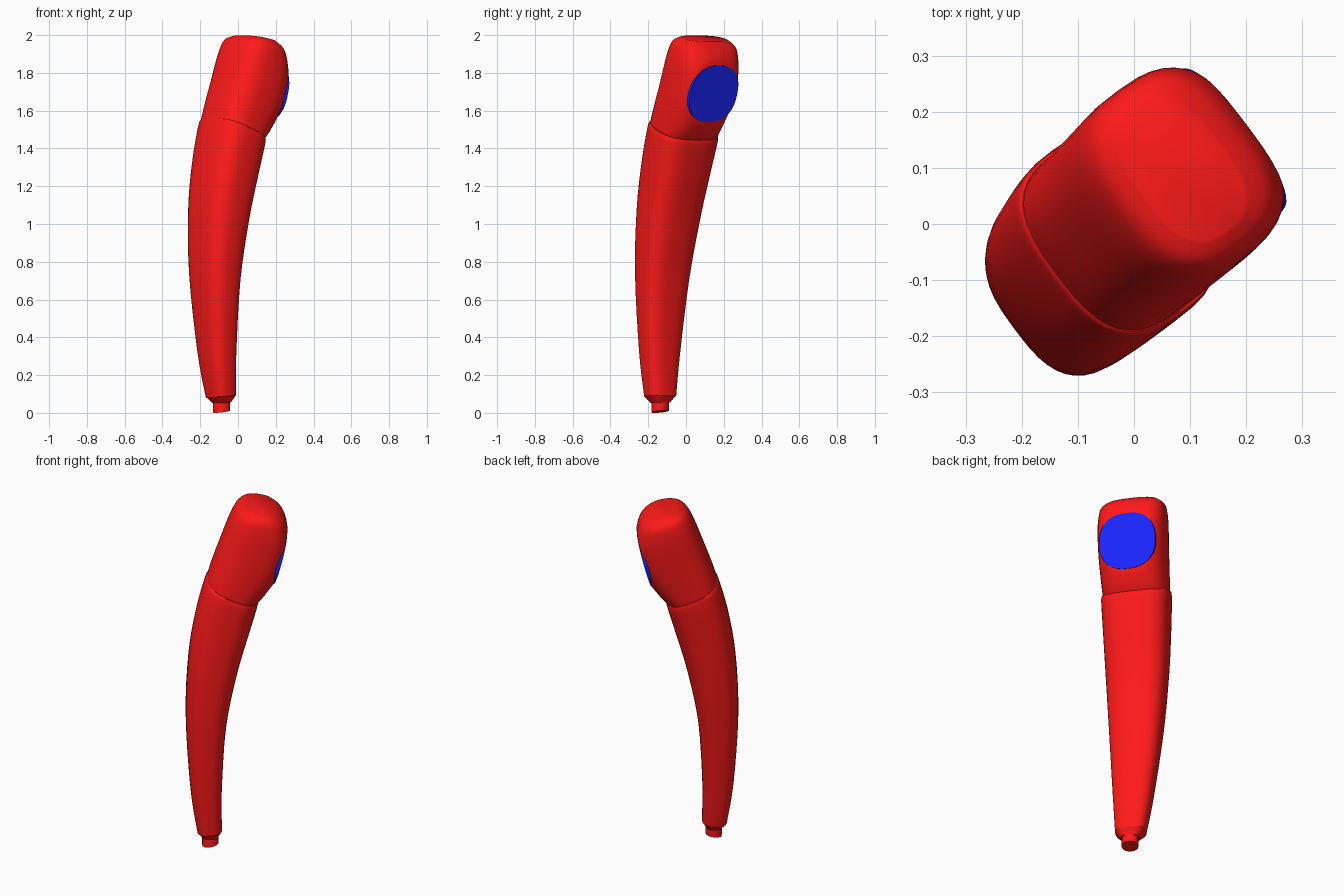
import bpy, bmesh
from math import cos, sin, pi, radians
from mathutils import Vector

if "Cube" in bpy.data.objects:
    bpy.data.objects.remove(bpy.data.objects["Cube"])

# Handset stands in a vertical plane turned 37 degrees and leaning slightly sideways
AZ = radians(37)
U = Vector((cos(AZ), sin(AZ), 0))
V = Vector((-sin(AZ), cos(AZ), 0))


def place(u, v, z):
    return U * u + V * (v - 0.058 + 0.043 * z) + Vector((0, 0, z))


def material(name, rgb):
    m = bpy.data.materials.new(name)
    m.diffuse_color = (*rgb, 1)
    m.use_nodes = True
    m.node_tree.nodes["Principled BSDF"].inputs["Base Color"].default_value = m.diffuse_color
    return m


RED = material("red", (1.0, 0.01, 0.01))
BLUE = material("blue", (0.01, 0.02, 1.0))


def power(t, e):
    return abs(t) ** e * (1 if t >= 0 else -1)


def smooth(stations, steps):
    """Catmull-Rom interpolation of the section table."""
    out = []
    n = len(stations)
    for i in range(n - 1):
        p = [stations[min(max(i + k, 0), n - 1)] for k in (-1, 0, 1, 2)]
        for s in range(steps):
            t = s / steps
            out.append([0.5 * (2 * b + (c - a) * t + (2 * a - 5 * b + 4 * c - d) * t * t
                               + (3 * b - a - 3 * c + d) * t ** 3)
                        for a, b, c, d in zip(*p)])
    return out + [stations[-1]]


def loft(name, stations, mat, exponent=2.8, seg=40, cut=None):
    """Section: outer edge (u, z), inner edge (u, z), half width."""
    bm = bmesh.new()
    rings = []
    for ub, zb, uf, zf, w in stations:
        ring = []
        for k in range(seg):
            a = 2 * pi * k / seg
            c, s = power(cos(a), 2 / exponent), power(sin(a), 2 / exponent)
            ring.append(bm.verts.new(place((ub + uf) / 2 + c * (uf - ub) / 2, s * w,
                                           (zb + zf) / 2 + c * (zf - zb) / 2)))
        rings.append(ring)
    for r0, r1 in zip(rings, rings[1:]):
        for k in range(seg):
            j = (k + 1) % seg
            bm.faces.new((r0[k], r0[j], r1[j], r1[k]))
    bm.faces.new(rings[0][::-1])
    bm.faces.new(rings[-1])
    if cut:
        res = bmesh.ops.bisect_plane(bm, geom=bm.verts[:] + bm.edges[:] + bm.faces[:],
                                     plane_co=cut[0], plane_no=cut[1], clear_outer=True)
        edges = [e for e in res["geom_cut"] if isinstance(e, bmesh.types.BMEdge)]
        bmesh.ops.holes_fill(bm, edges=edges, sides=0)
    bmesh.ops.recalc_face_normals(bm, faces=bm.faces[:])
    me = bpy.data.meshes.new(name)
    bm.to_mesh(me)
    bm.free()
    ob = bpy.data.objects.new(name, me)
    bpy.context.collection.objects.link(ob)
    me.materials.append(mat)
    bpy.ops.object.select_all(action='DESELECT')
    ob.select_set(True)
    bpy.context.view_layer.objects.active = ob
    bpy.ops.object.shade_smooth_by_angle(angle=radians(35))
    return ob


# Cord stub and tapered collar under the handle
loft("cord_stub", [(-.195, .0, -.108, .014, .045), (-.195, .06, -.108, .06, .045)], RED, 2.2)
loft("collar", [(-.192, .052, -.11, .056, .05), (-.222, .085, -.088, .095, .083)], RED)

# Curved handle
loft("handle", smooth([
    (-.222, .085, -.088, .095, .083),
    (-.258, .33, -.09, .31, .108),
    (-.283, .75, -.066, .70, .145),
    (-.268, 1.10, -.005, 1.02, .168),
    (-.228, 1.35, .058, 1.25, .180),
    (-.180, 1.53, .106, 1.42, .187),
    (-.165, 1.56, .104, 1.445, .180)], 4), RED)

# Earpiece head, cut flat where the listening disc sits
disc_u, disc_z, tilt = .222, 1.69, radians(15)
normal = U * cos(tilt) - Vector((0, 0, sin(tilt)))
loft("earpiece_head", smooth([
    (-.168, 1.55, .102, 1.44, .178),
    (-.145, 1.63, .150, 1.49, .180),
    (-.095, 1.77, .235, 1.62, .184),
    (-.050, 1.89, .272, 1.76, .186),
    (-.018, 1.955, .268, 1.85, .182),
    (.010, 1.985, .248, 1.92, .170),
    (.045, 1.998, .205, 1.965, .135)], 4), RED,
    cut=(place(disc_u, 0, disc_z), normal))

# Blue listening disc: thin slab along the cut plane
r, du, dz = .155, sin(tilt), cos(tilt)


def disc_section(off, radius):
    cu, cz = disc_u + off * cos(tilt), disc_z - off * sin(tilt)
    return (cu - du * radius, cz - dz * radius, cu + du * radius, cz + dz * radius, radius)


loft("listening_disc", [disc_section(-.02, r), disc_section(.004, r)], BLUE, 2.4)
